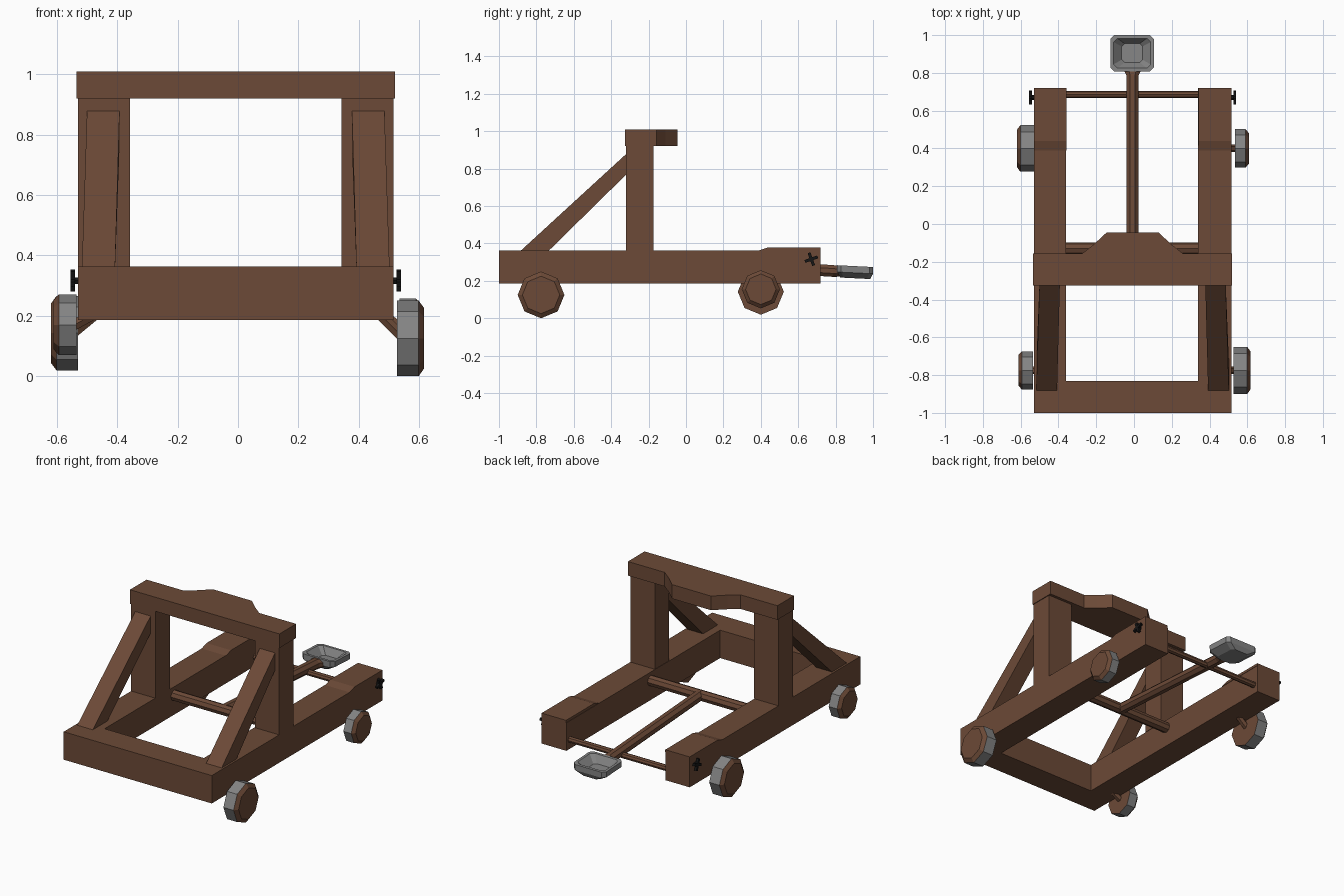
import bpy, bmesh, math
from mathutils import Vector

if "Cube" in bpy.data.objects:
    bpy.data.objects.remove(bpy.data.objects["Cube"])


def mat(name, c):
    m = bpy.data.materials.new(name)
    m.diffuse_color = (*c, 1)
    m.use_nodes = True
    m.node_tree.nodes["Principled BSDF"].inputs["Base Color"].default_value = m.diffuse_color
    return m


WOOD = mat("brown wood", (0.15, 0.068, 0.038))
METAL = mat("grey metal", (0.23, 0.23, 0.23))
BLACK = mat("black iron", (0.008, 0.008, 0.008))
CX = -0.0075  # centre line of the frame


def finish(name, bm, *mats):
    bmesh.ops.recalc_face_normals(bm, faces=bm.faces)
    me = bpy.data.meshes.new(name)
    bm.to_mesh(me)
    bm.free()
    for m in mats:
        me.materials.append(m)
    ob = bpy.data.objects.new(name, me)
    bpy.context.collection.objects.link(ob)
    return ob


def loft(name, rings, *mats, rule=None):
    """Skin a list of equal-length rings and cap both ends."""
    bm = bmesh.new()
    vr = [[bm.verts.new(p) for p in r] for r in rings]
    n = len(vr[0])
    for k, (a, b) in enumerate(zip(vr, vr[1:])):
        for i in range(n):
            f = bm.faces.new((a[i], a[(i + 1) % n], b[(i + 1) % n], b[i]))
            f.material_index = rule(k) if rule else 0
    bm.faces.new(vr[0])
    bm.faces.new(vr[-1])
    return finish(name, bm, *mats)


def prism_z(name, pts, z0, z1, m):
    return loft(name, [[(x, y, z) for x, y in pts] for z in (z0, z1)], m)


def prism_x(name, pts, x0, x1, m):
    return loft(name, [[(x, y, z) for y, z in pts] for x in (x0, x1)], m)


def rect(a0, a1, b0, b1):
    return [(a0, b0), (a1, b0), (a1, b1), (a0, b1)]


def rod(name, a, b, r, n, m):
    a, b = Vector(a), Vector(b)
    q = (b - a).to_track_quat('Z', 'Y')
    ring = [q @ Vector((r * math.cos(t), r * math.sin(t), 0))
            for t in (2 * math.pi * i / n for i in range(n))]
    return loft(name, [[a + p for p in ring], [b + p for p in ring]], m)


# U-shaped base frame, open at the back
prism_z("base_frame", [(-0.53, -1), (0.515, -1), (0.515, 0.72), (0.34, 0.72),
                       (0.34, -0.83), (-0.36, -0.83), (-0.36, 0.72), (-0.53, 0.72)],
        0.185, 0.363, WOOD)

# crossbar with padded stop at the back
prism_z("crossbar", [(-0.535, -0.325), (0.52, -0.325), (0.52, -0.157), (0.26, -0.157),
                     (0.20, -0.11), (0.13, -0.045), (-0.145, -0.045), (-0.215, -0.11),
                     (-0.275, -0.157), (-0.535, -0.157)], 0.92, 1.01, WOOD)

for s, side in ((-1, "left"), (1, "right")):
    X = lambda d: CX + s * d
    # raised rear ends of the rails
    prism_x(side + "_rail_pad", [(0.39, 0.363), (0.72, 0.363), (0.72, 0.379), (0.44, 0.379)],
            X(0.35), X(0.5225), WOOD)
    # upright post
    prism_x(side + "_post", rect(-0.32, -0.175, 0.363, 0.92), X(0.35), X(0.5225), WOOD)
    # diagonal brace, leaning slightly inwards
    loft(side + "_brace",
         [[(X(0.40), -0.885, 0.36), (X(0.51), -0.885, 0.36),
           (X(0.51), -0.735, 0.36), (X(0.40), -0.735, 0.36)],
          [(X(0.385), -0.318, 0.88), (X(0.493), -0.318, 0.88),
           (X(0.493), -0.318, 0.77), (X(0.385), -0.318, 0.77)]], WOOD)
    # crossed winch handle
    rod(side + "_handle_hub", (X(0.51), 0.67, 0.316), (X(0.545), 0.67, 0.316), 0.013, 6, BLACK)
    for k in (0, 1):
        a = math.radians(20 + 90 * k)
        u, v = Vector((math.cos(a), math.sin(a))), Vector((-math.sin(a), math.cos(a)))
        c = Vector((0.67, 0.316))
        prism_x(f"{side}_handle_bar_{k}",
                [c + u * p * 0.036 + v * q * 0.008 for p, q in ((-1, -1), (1, -1), (1, 1), (-1, 1))],
                X(0.533), X(0.548), BLACK)

# torsion rod and winch rod between the rails
rod("torsion_rod", (-0.37, -0.13, 0.31), (0.35, -0.13, 0.31), 0.033, 8, WOOD)
rod("winch_rod", (-0.37, 0.685, 0.245), (0.35, 0.685, 0.245), 0.019, 8, WOOD)


# throwing arm, flared where it holds the bucket
def arm_ring(y, z, w, h):
    return [(CX + w * math.cos(t), y, z + h * math.sin(t))
            for t in (math.pi / 8 + math.pi / 4 * i for i in range(8))]


loft("throwing_arm", [arm_ring(-0.13, 0.31, 0.034, 0.034), arm_ring(0.785, 0.253, 0.034, 0.034),
                      arm_ring(0.825, 0.25, 0.055, 0.03)], WOOD)


# hollow metal bucket
def bucket_ring(w, y0, y1, z, c):
    bx = -0.01
    pts = [(-w + c, y0), (w - c, y0), (w, y0 + c), (w, y1 - c),
           (w - c, y1), (-w + c, y1), (-w, y1 - c), (-w, y0 + c)]
    return [(bx + x, y, z - 0.05 * (y - 0.9)) for x, y in pts]


loft("bucket", [bucket_ring(0.065, 0.825, 0.985, 0.214, 0.02),
                bucket_ring(0.113, 0.808, 1.0, 0.243, 0.02),
                bucket_ring(0.115, 0.808, 1.0, 0.279, 0.02),
                bucket_ring(0.098, 0.825, 0.983, 0.279, 0.02),
                bucket_ring(0.055, 0.855, 0.955, 0.235, 0.015)], METAL)

# eight-sided wheels with metal tyres: side, y, z, radius, inner x, outer x
for name, s, y, z, r, x0, x1 in (("front_right", 1, -0.775, 0.125, 0.125, 0.527, 0.617),
                                 ("front_left", -1, -0.775, 0.17, 0.101, 0.535, 0.612),
                                 ("back_right", 1, 0.40, 0.155, 0.102, 0.535, 0.608),
                                 ("back_left", -1, 0.40, 0.142, 0.123, 0.53, 0.62)):
    def ring(x, k):
        return [(s * x, y + r * k * math.cos(i * math.pi / 4), z + r * k * math.sin(i * math.pi / 4))
                for i in range(8)]
    loft(name + "_wheel", [ring(x0, 1), ring(x1 - 0.018, 1), ring(x1, 0.8)], WOOD, METAL,
         rule=lambda k: 1 if k == 0 else 0)
    # slanted stub axle up into the rail
    rod(name + "_axle", (s * 0.46, y, 0.215), (s * 0.56, y, z - 0.01), 0.02, 6, WOOD)
